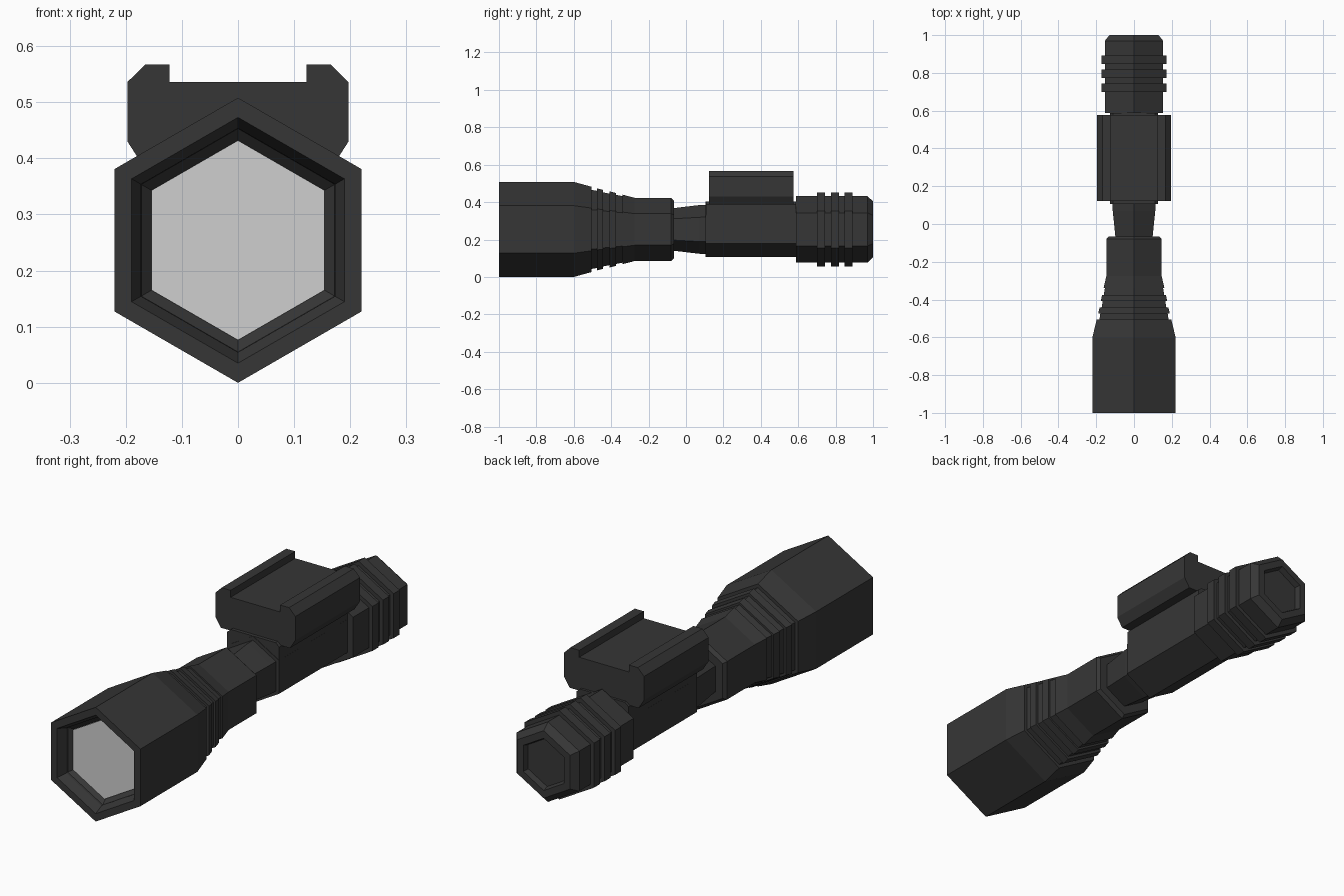
import bpy, bmesh, math

if "Cube" in bpy.data.objects:
    bpy.data.objects.remove(bpy.data.objects["Cube"])

CZ = 0.254  # height of the barrel axis


def material(name, c):
    m = bpy.data.materials.new(name)
    m.diffuse_color = (c, c, c, 1)
    m.use_nodes = True
    m.node_tree.nodes["Principled BSDF"].inputs["Base Color"].default_value = m.diffuse_color
    return m


BLACK = material("black_metal", 0.037)
GLASS = material("pale_lens", 0.62)


def finish(name, bm, mat):
    bmesh.ops.recalc_face_normals(bm, faces=bm.faces)
    me = bpy.data.meshes.new(name)
    bm.to_mesh(me)
    bm.free()
    me.materials.append(mat)
    ob = bpy.data.objects.new(name, me)
    bpy.context.collection.objects.link(ob)
    return ob


def hex_lathe(name, profile, mat):
    """Sweep hexagons (point up) along y through (y, radius) pairs; cap both ends."""
    bm = bmesh.new()
    rings = []
    for y, r in profile:
        rings.append([bm.verts.new((r * math.cos(a), y, CZ + r * math.sin(a)))
                      for a in (math.radians(90 + 60 * k) for k in range(6))])
    for a, b in zip(rings, rings[1:]):
        for i in range(6):
            j = (i + 1) % 6
            bm.faces.new((a[i], a[j], b[j], b[i]))
    bm.faces.new(rings[0])
    bm.faces.new(rings[-1])
    return finish(name, bm, mat)


def mirrored_prism(name, half, y0, y1, mat):
    """Extrude an x-symmetric (x, z) outline along y."""
    pts = half + [(-x, z) for x, z in reversed(half)]
    bm = bmesh.new()
    f = bm.faces.new([bm.verts.new((x, y0, z)) for x, z in pts])
    ext = bmesh.ops.extrude_face_region(bm, geom=[f])
    verts = [v for v in ext["geom"] if isinstance(v, bmesh.types.BMVert)]
    bmesh.ops.translate(bm, verts=verts, vec=(0, y1 - y0, 0))
    return finish(name, bm, mat)


# Head with recessed bezel and cooling rings, tapering to a collar
hex_lathe("head", [
    (-0.93, 0.178), (-0.95, 0.199), (-0.96, 0.200), (-1.0, 0.219),
    (-1.0, 0.254), (-0.6, 0.254), (-0.505, 0.228),
    (-0.505, 0.211), (-0.475, 0.206), (-0.475, 0.219), (-0.443, 0.211),
    (-0.443, 0.198), (-0.408, 0.191), (-0.408, 0.203), (-0.375, 0.195),
    (-0.375, 0.185), (-0.34, 0.178), (-0.34, 0.186), (-0.275, 0.169),
    (-0.08, 0.169), (-0.065, 0.155)], BLACK)

# Lens plate
hex_lathe("lens", [(-0.938, 0.178), (-0.932, 0.178)], GLASS)

# Narrow neck and battery tube
hex_lathe("neck_and_tube", [
    (-0.075, 0.114), (-0.065, 0.114), (0.07, 0.130), (0.105, 0.131),
    (0.105, 0.148), (0.595, 0.148)], BLACK)

# Tail cap with three grip rings and a recessed button
tail = [(0.588, 0.14), (0.588, 0.178)]
for y in (0.70, 0.774, 0.848):
    tail += [(y, 0.178), (y, 0.198), (y + 0.043, 0.198), (y + 0.043, 0.178)]
tail += [(0.97, 0.178), (1.0, 0.150), (1.0, 0.116), (0.975, 0.108)]
hex_lathe("tail_cap", tail, BLACK)

# Saddle joining the tube to the rail clamp
mirrored_prism("saddle", [(0.128, 0.19), (0.128, 0.387), (0.11, 0.402)],
               0.107, 0.587, BLACK)

# Rail clamp with two raised lips
mirrored_prism("rail_clamp", [
    (0.170, 0.388), (0.197, 0.430), (0.197, 0.536), (0.166, 0.567),
    (0.122, 0.567), (0.122, 0.536)], 0.122, 0.576, BLACK)
